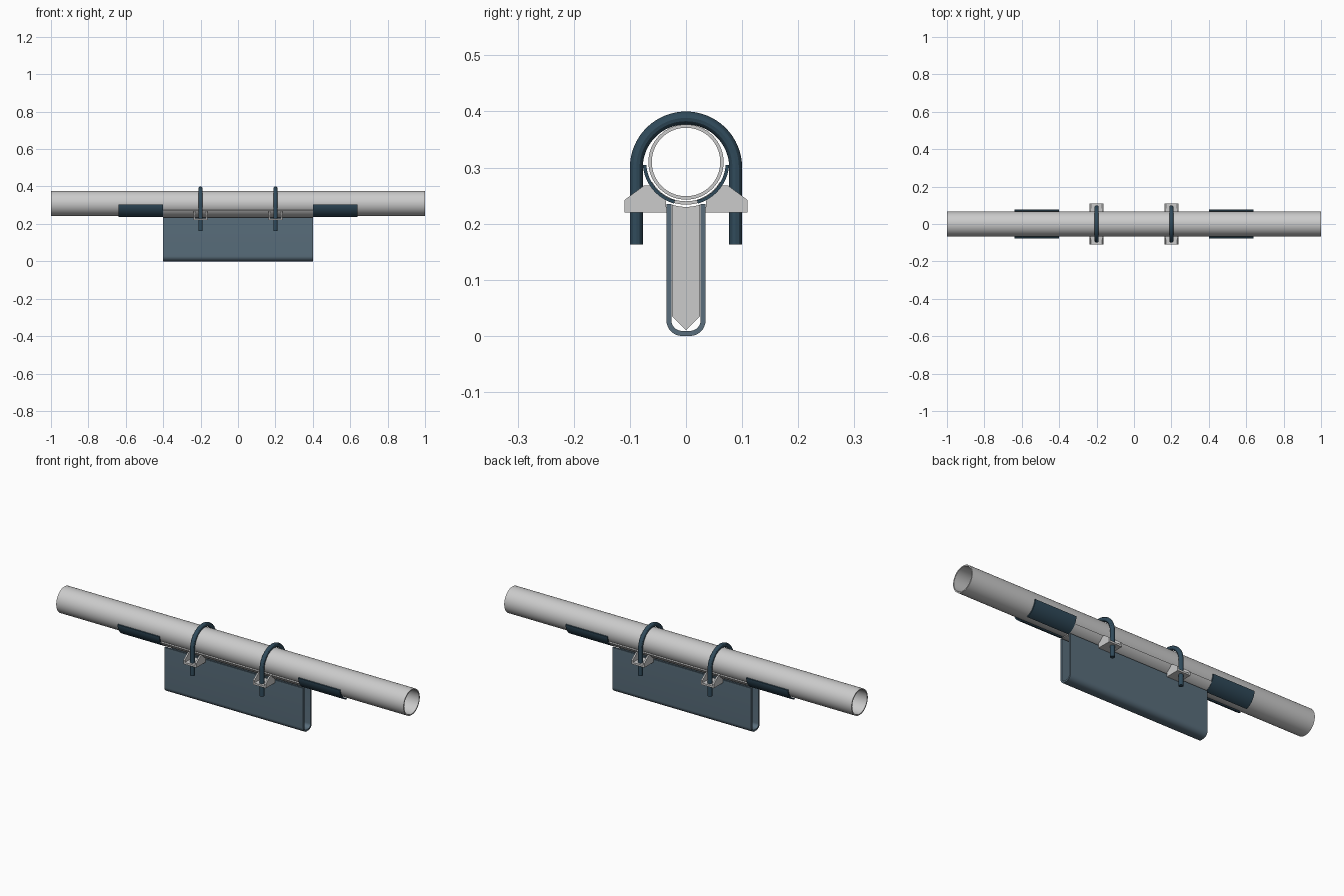
import bpy, bmesh
from math import sin, cos, pi, radians

if "Cube" in bpy.data.objects:
    bpy.data.objects.remove(bpy.data.objects["Cube"])

CZ = 0.31  # pipe axis height


def material(name, rgb):
    m = bpy.data.materials.new(name)
    m.diffuse_color = (*rgb, 1)
    m.use_nodes = True
    m.node_tree.nodes["Principled BSDF"].inputs["Base Color"].default_value = m.diffuse_color
    return m


KEEL = material("slate", (0.10, 0.155, 0.20))
DARK = material("dark_steel", (0.03, 0.07, 0.105))


def finish(ob, mat):
    if mat:
        ob.data.materials.append(mat)
    bpy.ops.object.select_all(action='DESELECT')
    ob.select_set(True)
    bpy.context.view_layer.objects.active = ob
    bpy.ops.object.shade_smooth_by_angle(angle=radians(30))


def prism(name, pts, x0, x1, mat=None):
    """Extrude a (y, z) outline along x."""
    bm = bmesh.new()
    f = bm.faces.new([bm.verts.new((x0, y, z)) for y, z in pts])
    ext = bmesh.ops.extrude_face_region(bm, geom=[f])
    vs = [v for v in ext['geom'] if isinstance(v, bmesh.types.BMVert)]
    bmesh.ops.translate(bm, verts=vs, vec=(x1 - x0, 0, 0))
    bmesh.ops.recalc_face_normals(bm, faces=bm.faces)
    me = bpy.data.meshes.new(name)
    bm.to_mesh(me)
    bm.free()
    ob = bpy.data.objects.new(name, me)
    bpy.context.collection.objects.link(ob)
    finish(ob, mat)
    return ob


def arc(cy, cz, r, a0, a1, n):
    """Arc points, angle measured from straight down toward +y."""
    return [(cy + r * sin(radians(a0 + (a1 - a0) * i / n)),
             cz - r * cos(radians(a0 + (a1 - a0) * i / n))) for i in range(n + 1)]


def shell(r_out, r_in, a0, a1, n):
    return arc(0, CZ, r_out, a0, a1, n) + arc(0, CZ, r_in, a1, a0, n)


# hollow pipe
N = 64
bm = bmesh.new()
rings = [[bm.verts.new((x, r * sin(2 * pi * i / N), CZ + r * cos(2 * pi * i / N)))
          for i in range(N)] for x, r in ((-1, 0.067), (1, 0.067), (1, 0.061), (-1, 0.061))]
for k in range(4):
    a, b = rings[k], rings[(k + 1) % 4]
    for i in range(N):
        j = (i + 1) % N
        bm.faces.new((a[i], a[j], b[j], b[i]))
bmesh.ops.recalc_face_normals(bm, faces=bm.faces)
me = bpy.data.meshes.new("pipe")
bm.to_mesh(me)
bm.free()
pipe = bpy.data.objects.new("pipe", me)
bpy.context.collection.objects.link(pipe)
finish(pipe, None)

# U-shaped keel channel
def channel(w, bottom, r):
    c = w - r
    return ([(-w, 0.235)] + arc(-c, bottom + r, r, -90, 0, 8)
            + arc(c, bottom + r, r, 0, 90, 8) + [(w, 0.235)])

prism("keel_channel", channel(0.035, 0, 0.028) + channel(0.026, 0.009, 0.019)[::-1],
      -0.4, 0.4, KEEL)

# cradle strip between keel and pipe
prism("cradle_strip", shell(0.076, 0.070, -60, 60, 24), -0.4, 0.4)

# side pads at both ends
for sx in (-1, 1):
    for sy in (-1, 1):
        prism("side_pad", shell(0.077, 0.071, sy * 16, sy * 86, 16),
              sx * 0.4, sx * 0.64, DARK)

# clamps
for cx in (-0.2, 0.2):
    # stiffener inside the keel
    prism("keel_stiffener", [(-0.025, 0.035), (0, 0.01), (0.025, 0.035)]
          + arc(0, CZ, 0.08, 18, -18, 8), cx - 0.005, cx + 0.005)

    for s in (-1, 1):
        # ear: base plate with two gussets
        prism("clamp_base", [(s * 0.035, 0.22), (s * 0.11, 0.22),
                             (s * 0.11, 0.23), (s * 0.035, 0.23)], cx - 0.037, cx + 0.037)
        gusset = ([(0.035, 0.22), (0.11, 0.22), (0.11, 0.242), (0.075, 0.268)]
                  + arc(0, CZ, 0.076, 57, 28, 6))
        for gx in (-0.033, 0.033):
            prism("clamp_gusset", [(s * y, z) for y, z in gusset],
                  cx + gx - 0.004, cx + gx + 0.004)

    # U-bolt
    path = [(-0.0885, 0.163)] + arc(0, 0.30, 0.0885, -90, -270, 32) + [(0.0885, 0.163)]
    cu = bpy.data.curves.new("u_bolt", 'CURVE')
    cu.dimensions = '3D'
    cu.bevel_depth = 0.0115
    cu.bevel_resolution = 4
    cu.use_fill_caps = True
    sp = cu.splines.new('POLY')
    sp.points.add(len(path) - 1)
    for p, (y, z) in zip(sp.points, path):
        p.co = (cx, y, z, 1)
    ob = bpy.data.objects.new("u_bolt", cu)
    bpy.context.collection.objects.link(ob)
    bpy.ops.object.select_all(action='DESELECT')
    ob.select_set(True)
    bpy.context.view_layer.objects.active = ob
    bpy.ops.object.convert(target='MESH')
    finish(bpy.context.object, DARK)
